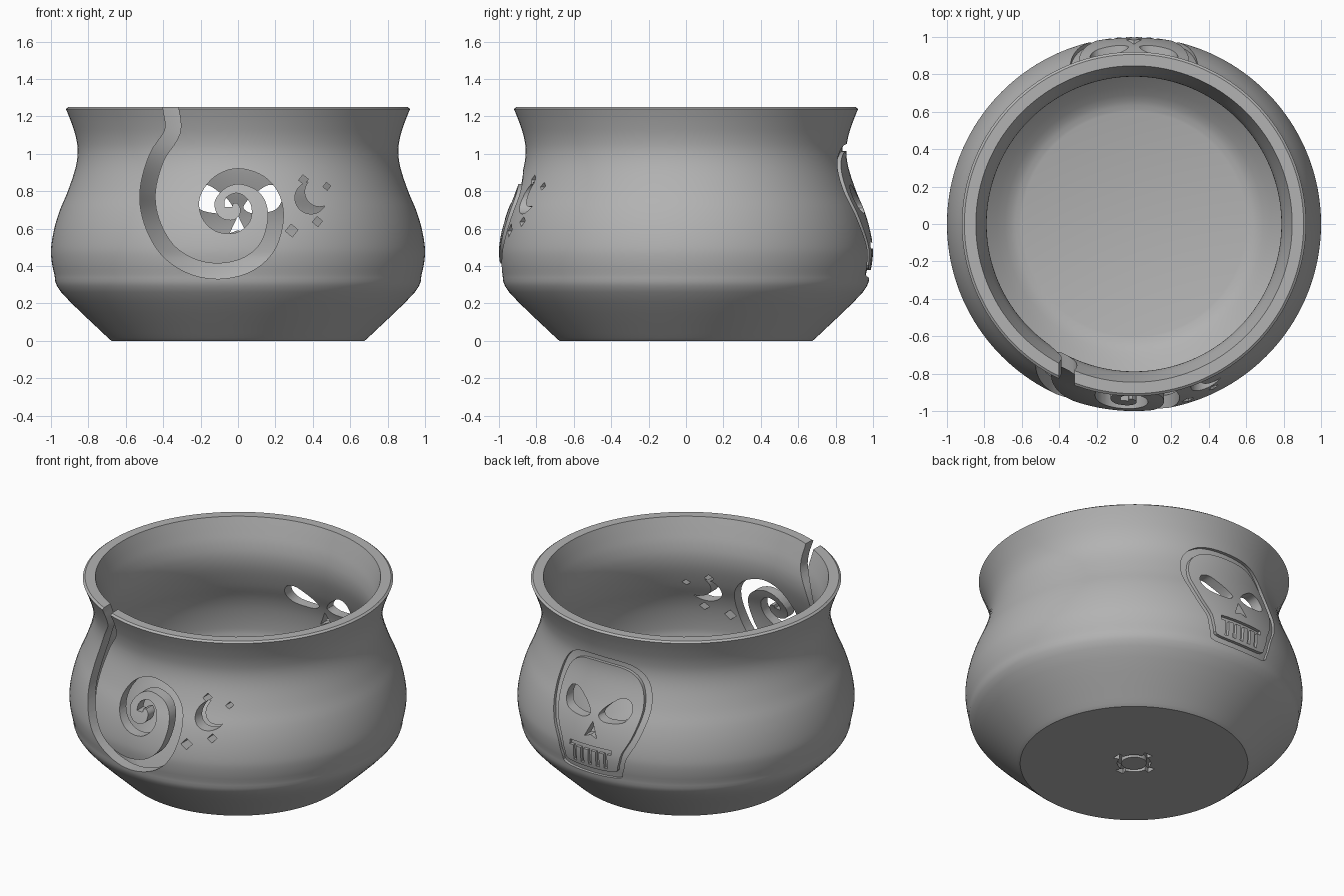
import bpy, bmesh, math
from mathutils import Vector

if "Cube" in bpy.data.objects:
    bpy.data.objects.remove(bpy.data.objects["Cube"], do_unlink=True)

clay = bpy.data.materials.new("grey clay")
clay.use_nodes = True
GREY = (0.45, 0.45, 0.45, 1)
clay.diffuse_color = GREY
clay.node_tree.nodes["Principled BSDF"].inputs["Base Color"].default_value = GREY


def spline(pts, steps=4, closed=False):
    """Smooth curve through 2D points."""
    p = [Vector(q) for q in pts]
    n = len(p)
    get = (lambda i: p[i % n]) if closed else (lambda i: p[max(0, min(n - 1, i))])
    out = []
    for i in range(n if closed else n - 1):
        a, b, c, d = (get(i + k) for k in (-1, 0, 1, 2))
        for s in range(steps):
            t = s / steps
            out.append(0.5 * (2 * b + (c - a) * t + (2 * a - 5 * b + 4 * c - d) * t * t
                              + (3 * b - a - 3 * c + d) * t ** 3))
    if not closed:
        out.append(p[-1])
    return out


def finish(name, bm):
    """Turn a closed bmesh into an object with outward normals."""
    bmesh.ops.recalc_face_normals(bm, faces=bm.faces[:])
    if bm.calc_volume(signed=True) < 0:
        bmesh.ops.reverse_faces(bm, faces=bm.faces[:])
    mesh = bpy.data.meshes.new(name)
    bm.to_mesh(mesh)
    bm.free()
    mesh.materials.append(clay)
    obj = bpy.data.objects.new(name, mesh)
    bpy.context.collection.objects.link(obj)
    return obj


def lathe(name, profile, n=128):
    """Turned solid with flat caps on both profile ends."""
    bm = bmesh.new()
    rings = [[bm.verts.new((r * math.cos(math.tau * i / n), r * math.sin(math.tau * i / n), z))
              for i in range(n)] for r, z in profile]
    for a, b in zip(rings, rings[1:]):
        for i in range(n):
            j = (i + 1) % n
            bm.faces.new((a[i], a[j], b[j], b[i]))
    bm.faces.new(rings[0])
    bm.faces.new(rings[-1])
    return finish(name, bm)


def prism(name, pts, lo, hi, axis="y"):
    """Outline pushed along y (or z) into a solid cutter."""
    place = (lambda p, d: (p[0], d, p[1])) if axis == "y" else (lambda p, d: (p[0], p[1], d))
    bm = bmesh.new()
    a = [bm.verts.new(place(p, lo)) for p in pts]
    b = [bm.verts.new(place(p, hi)) for p in pts]
    for i in range(len(a)):
        j = (i + 1) % len(a)
        bm.faces.new((a[i], a[j], b[j], b[i]))
    bm.faces.new(a)
    bm.faces.new(b)
    obj = finish(name, bm)
    obj.hide_render = True
    return obj


def volume(mesh):
    bm = bmesh.new()
    bm.from_mesh(mesh)
    v = bm.calc_volume(signed=True)
    bm.free()
    return v


def cut(target, cutter, keep=False):
    """Subtract the cutter, taking the first solver with a sound result."""
    before = volume(target.data)
    mod = target.modifiers.new("cut", "BOOLEAN")
    mod.operation, mod.object = "DIFFERENCE", cutter
    result = None
    for solver in ("MANIFOLD", "EXACT", "FLOAT"):
        mod.solver = solver
        bpy.context.view_layer.update()
        graph = bpy.context.evaluated_depsgraph_get()
        mesh = bpy.data.meshes.new_from_object(target.evaluated_get(graph))
        if 0.05 * before < volume(mesh) < before * 0.999999:
            result = mesh
            break
        bpy.data.meshes.remove(mesh)
    target.modifiers.remove(mod)
    if result:
        target.data = result
    if not keep:
        bpy.data.objects.remove(cutter, do_unlink=True)


def circle(cx, cy, r, n=32, start=0.0):
    return [(cx + r * math.cos(start + math.tau * i / n),
             cy + r * math.sin(start + math.tau * i / n)) for i in range(n)]


# Bowl wall: outer curve, bevelled rim, inner curve, floor
outer = spline([(.675, 0), (.72, .04), (.945, .26), (.983, .36), (.999, .45), (.997, .52),
                (.98, .61), (.952, .7), (.91, .8), (.87, .92), (.857, 1.01), (.867, 1.09),
                (.892, 1.17), (.92, 1.24)])
inner = spline([(.846, 1.25), (.82, 1.17), (.797, 1.09), (.788, 1.01), (.8, .92), (.84, .8),
                (.885, .7), (.912, .61), (.928, .5), (.925, .42), (.88, .29), (.69, .11),
                (.6, .07)])
bowl = lathe("bowl", outer + [Vector((.907, 1.25))] + inner)
core = lathe("core_helper", [(r - .02, z) for r, z in outer])
core.hide_render = True

# Spiral yarn slot, open at the rim
path = spline([(-.36, 1.32), (-.36, 1.25), (-.35, 1.12), (-.435, .98), (-.483, .8), (-.462, .64),
               (-.38, .49), (-.25, .4), (-.1, .373), (.05, .408), (.155, .5), (.2, .64),
               (.185, .76), (.115, .845), (0, .88), (-.1, .845), (-.163, .76), (-.155, .675),
               (-.1, .62), (-.02, .612), (.035, .655), (.04, .72), (0, .763), (-.045, .75),
               (-.05, .715)], 5)
left, right = [], []
for i, p in enumerate(path):
    d = (path[min(i + 1, len(path) - 1)] - path[max(i - 1, 0)]).normalized()
    t = i / (len(path) - 1)
    w = .041 if t < .7 else .041 - .02 * (t - .7) / .3
    left.append(p + w * Vector((-d.y, d.x)))
    right.append(p - w * Vector((-d.y, d.x)))
cut(bowl, prism("spiral_cutter", left + right[::-1], -1.2, -.3))

# Crescent moon and small diamonds
moon = prism("moon_cutter", circle(.39, .765, .086, 40), -1.2, -.3)
cut(moon, prism("moon_bite", circle(.436, .797, .08, 40), -1.3, -.2))
cut(bowl, moon)
for x, z, r in ((.35, .862, .026), (.475, .826, .021), (.425, .638, .027), (.287, .59, .034)):
    cut(bowl, prism("diamond_cutter", circle(x, z, r, 4, .1), -1.2, -.3))

# Skull on the back: outline groove
half = [(.12, 1.05), (.23, 1.02), (.3, .95), (.335, .84), (.335, .73), (.3, .6),
        (.245, .49), (.22, .4), (.17, .345)]
skull = spline(half + [(-x, z) for x, z in reversed(half)], 4, True)
groove = prism("groove_cutter", skull, .3, 1.2)
cut(groove, prism("groove_middle", [(x * .87, .7 + (z - .7) * .89) for x, z in skull], .2, 1.3))
cut(groove, core, keep=True)
cut(bowl, groove)

# Skull eyes and nose, cut through
eye = spline([(.03, .71), (.07, .683), (.14, .685), (.205, .705), (.235, .76), (.215, .82),
              (.16, .832), (.1, .795), (.05, .75)], 4, True)
for side in (1, -1):
    cut(bowl, prism("eye_cutter", [(side * x, z) for x, z in eye], .3, 1.2))
cut(bowl, prism("nose_cutter", [(0, .67), (.045, .575), (0, .592), (-.045, .575)], .3, 1.2))

# Teeth: a shallow comb of one bar and five slots
comb = [(.15, .525), (-.15, .525), (-.15, .495)]
for k in range(5):
    x = -.11 + .055 * k
    comb += [(x - .011, .495), (x - .011, .4), (x + .011, .4), (x + .011, .495)]
comb.append((.15, .495))
teeth = prism("teeth_cutter", comb, .3, 1.2)
cut(teeth, core)
cut(bowl, teeth)

# Small wheel mark sunk into the underside
mark = prism("mark_cutter", circle(0, 0, .1), -.1, .03, "z")
cut(mark, prism("mark_middle", circle(0, 0, .075), -.2, .1, "z"))
cut(bowl, mark)
for k in range(4):
    a = math.tau * k / 4
    u, v = Vector((math.cos(a), math.sin(a))), Vector((-math.sin(a), math.cos(a)))
    cut(bowl, prism("spoke_cutter", [u * .09 - v * .015, u * .135 - v * .03,
                                     u * .135 + v * .03, u * .09 + v * .015], -.1, .03, "z"))

# Smooth shading with crisp cut edges
bpy.ops.object.select_all(action="DESELECT")
bowl.select_set(True)
bpy.context.view_layer.objects.active = bowl
bpy.ops.object.shade_smooth_by_angle(angle=math.radians(30))
